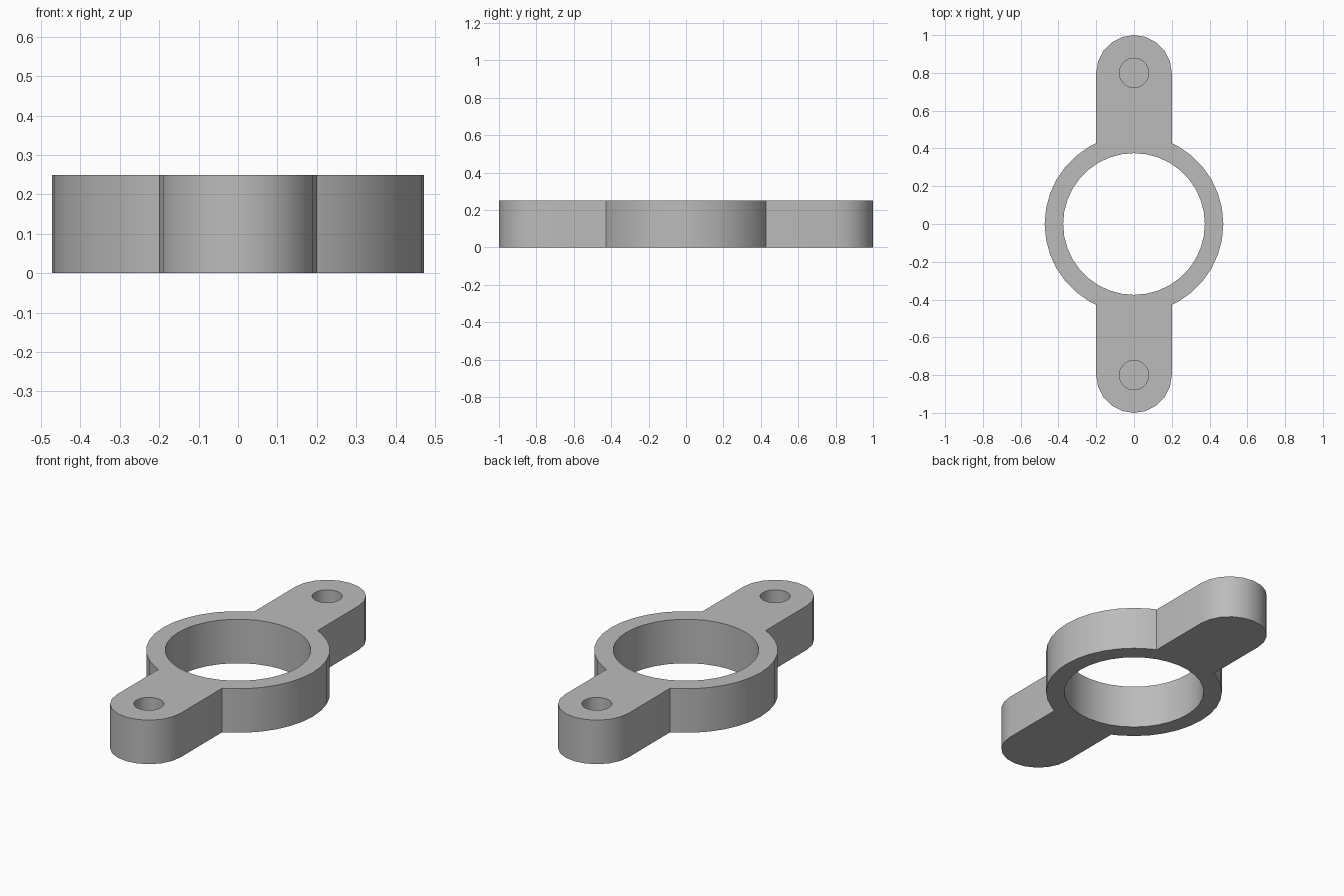
import bpy, bmesh
from math import sin, cos, pi, sqrt, radians

cube = bpy.data.objects.get("Cube")
if cube:
    bpy.data.objects.remove(cube)

HEIGHT, RING_R, BORE_R = 0.25, 0.473, 0.375
LUG_R, LUG_Y, HOLE_R, HOLE_FLOOR = 0.2, 0.8, 0.078, 0.05


def arc(radius, start, end, steps, cy=0.0):
    """Points on an arc, angles in degrees."""
    angles = [radians(start + (end - start) * i / steps) for i in range(steps + 1)]
    return [(radius * cos(a), cy + radius * sin(a)) for a in angles]


def circle(radius, sides, cy=0.0):
    return arc(radius, 0, 360, sides, cy)[:-1]


# Outline: half of it, then the same half turned by 180 degrees
joint_y = sqrt(RING_R ** 2 - LUG_R ** 2)
half = ([(LUG_R, -joint_y)] + arc(RING_R, -60, 60, 12)
        + [(LUG_R, joint_y)] + arc(LUG_R, 0, 180, 10, LUG_Y))
outline = half + [(-x, -y) for x, y in half]
bore = circle(BORE_R, 36)
holes = [circle(HOLE_R, 20, side * LUG_Y) for side in (1, -1)]

bm = bmesh.new()


def loop(points, z):
    verts = [bm.verts.new((x, y, z)) for x, y in points]
    edges = [bm.edges.new((v, verts[i - 1])) for i, v in enumerate(verts)]
    return verts, edges


def wall(low, high):
    for i in range(len(low)):
        bm.faces.new((low[i - 1], low[i], high[i], high[i - 1]))


# Outer wall and central bore
top_edges, bottom_edges = [], []
for points in (outline, bore):
    low, low_edges = loop(points, 0)
    high, high_edges = loop(points, HEIGHT)
    wall(low, high)
    bottom_edges += low_edges
    top_edges += high_edges

# Blind screw holes, open at the top
for points in holes:
    low, _ = loop(points, HOLE_FLOOR)
    high, high_edges = loop(points, HEIGHT)
    wall(low, high)
    bm.faces.new(low)
    top_edges += high_edges

# Flat top and bottom
for edges in (top_edges, bottom_edges):
    bmesh.ops.triangle_fill(bm, edges=edges, use_beauty=True, use_dissolve=False)
bmesh.ops.recalc_face_normals(bm, faces=bm.faces)

mesh = bpy.data.meshes.new("ring_bracket")
bm.to_mesh(mesh)
bm.free()
bracket = bpy.data.objects.new("ring_bracket", mesh)
bpy.context.collection.objects.link(bracket)

# Plain grey
grey = bpy.data.materials.new("plain grey")
grey.use_nodes = True
colour = (0.5, 0.5, 0.5, 1)
grey.diffuse_color = colour
grey.node_tree.nodes["Principled BSDF"].inputs["Base Color"].default_value = colour
mesh.materials.append(grey)

# Smooth curves with sharp rims
bpy.ops.object.select_all(action="DESELECT")
bracket.select_set(True)
bpy.context.view_layer.objects.active = bracket
bpy.ops.object.shade_smooth_by_angle(angle=radians(30))
